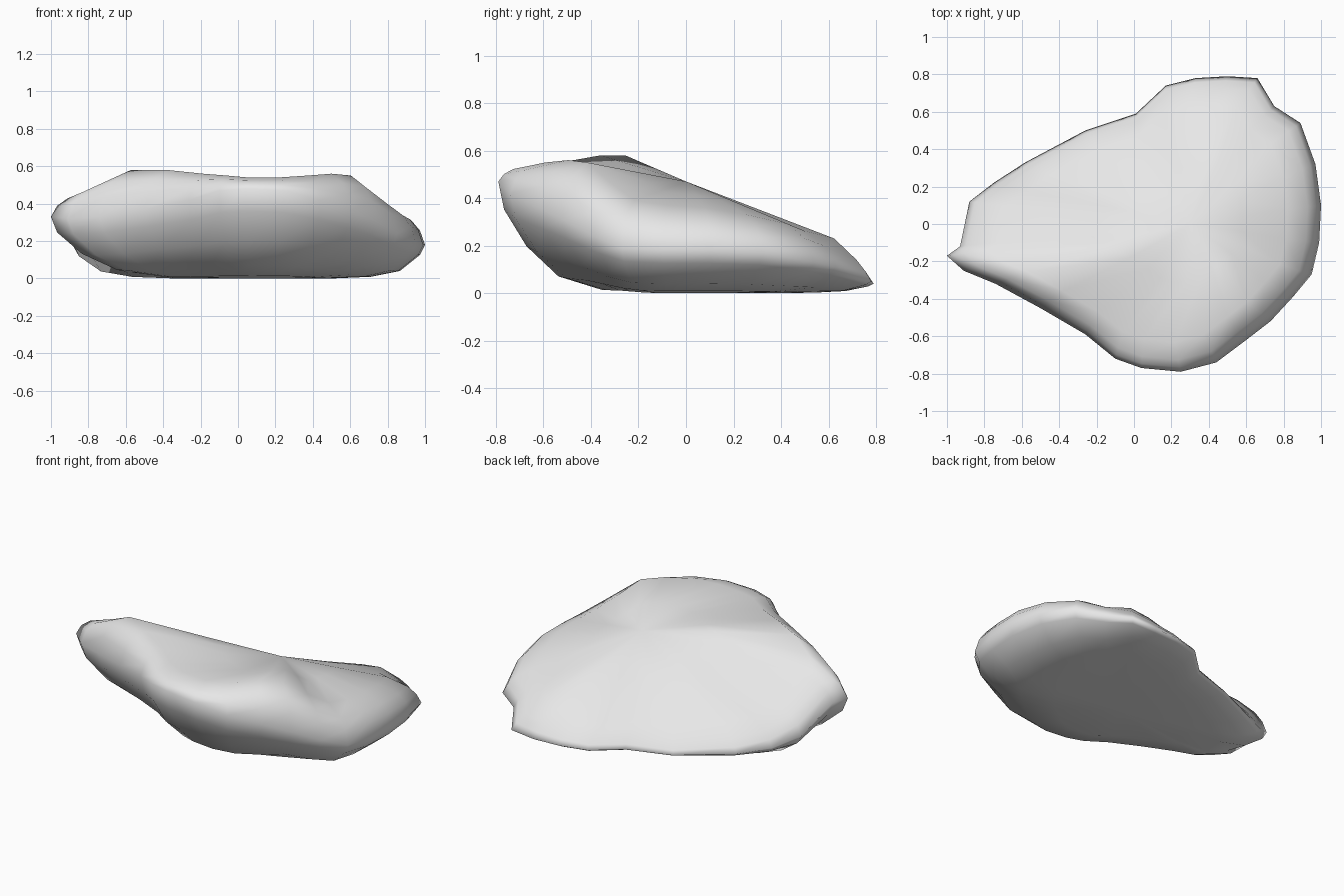
import bpy
import bmesh
from mathutils import Vector

default_cube = bpy.data.objects.get("Cube")
if default_cube:
    bpy.data.objects.remove(default_cube, do_unlink=True)

# Rim of the boulder, counter-clockwise, in hundredths:
# x, y, height of the rim, height of the upper shoulder
RIM = [
    (25, -79, 47, 54), (44, -74, 42, 55), (60, -62, 36, 56), (73, -52, 31, 55),
    (85, -39, 24, 46), (95, -27, 19, 39), (99, -10, 18, 37), (100, 10, 18, 36),
    (97, 32, 17, 33), (89, 54, 13, 29), (75, 63, 11, 26), (66, 78, 5, 23),
    (50, 79, 4, 21), (33, 78, 4, 18), (17, 74, 4, 16), (1, 59, 3, 16),
    (-26, 50, 3, 15), (-58, 33, 6, 19), (-75, 22, 10, 24), (-88, 12, 17, 32),
    (-93, -12, 30, 43), (-100, -17, 33, 46), (-91, -25, 32, 51), (-74, -32, 33, 58),
    (-50, -45, 37, 58), (-26, -59, 42, 56), (-10, -72, 47, 55), (4, -77, 48, 54),
]
CENTRE = Vector((0.1, 0.0))
CROWN_CENTRE = Vector((0.3, 0.0))
CROWN = 0.47

# Underside: ring scale, then share of the rim height under low and high rims
UNDERSIDE = [(0.45, 0.0, 0.03), (0.68, 0.05, 0.15), (0.85, 0.22, 0.42),
             (0.97, 0.7, 0.75), (1.0, 1.0, 1.0)]

# Edge between rim and shoulder: ring scale, thin-edge rise, full-edge rise
EDGE = [(0.97, 0.15, 0.45), (0.92, 0.42, 0.75), (0.8, 1.0, 1.0)]


def blend(low, high, amount):
    """Mix two values with a clamped amount."""
    return low + (high - low) * max(0, min(1, amount))


def ring(bm, scale, height, centre=CENTRE):
    """Add one closed ring, scaled towards a centre."""
    verts = []
    for column in RIM:
        x, y, rim, shoulder = (value / 100 for value in column)
        flat = centre.lerp(Vector((x, y)), scale)
        verts.append(bm.verts.new((flat.x, flat.y, height(rim, shoulder))))
    return verts


def under_ring(bm, scale, low, high):
    """Add an underside ring, fuller below the low part of the rim."""
    return ring(bm, scale, lambda rim, top: rim * blend(low, high, (rim - 0.18) * 6))


def edge_ring(bm, scale, thin, full):
    """Add a ring that is blunt where the rim is high and sharp where it is low."""
    return ring(bm, scale, lambda rim, top: blend(rim, top, blend(thin, full, rim * 5)))


def bridge(bm, lower, upper):
    """Join two rings with quads."""
    count = len(lower)
    for i in range(count):
        j = (i + 1) % count
        bm.faces.new((lower[i], lower[j], upper[j], upper[i]))


def cap(bm, loop, centre, height):
    """Close a ring with a fan of triangles."""
    tip = bm.verts.new((centre.x, centre.y, height))
    for i, vert in enumerate(loop):
        bm.faces.new((vert, loop[(i + 1) % len(loop)], tip))


bm = bmesh.new()

# Underside, rounded rim edge, shoulder and gently sloping top
rings = [under_ring(bm, *row) for row in UNDERSIDE]
rings += [edge_ring(bm, *row) for row in EDGE]
rings.append(ring(bm, 0.4, lambda rim, top: (top + CROWN) / 2, CROWN_CENTRE))
for lower, upper in zip(rings, rings[1:]):
    bridge(bm, lower, upper)
cap(bm, rings[0], CENTRE, 0.0)
cap(bm, rings[-1], CROWN_CENTRE, CROWN)
bmesh.ops.recalc_face_normals(bm, faces=bm.faces)
for face in bm.faces:
    face.smooth = True

mesh = bpy.data.meshes.new("boulder")
bm.to_mesh(mesh)
bm.free()
boulder = bpy.data.objects.new("boulder", mesh)
bpy.context.collection.objects.link(boulder)

# Plain light grey stone
stone = bpy.data.materials.new("light_grey_stone")
stone.use_nodes = True
colour = (0.8, 0.8, 0.8, 1.0)
stone.diffuse_color = colour
stone.node_tree.nodes["Principled BSDF"].inputs["Base Color"].default_value = colour
mesh.materials.append(stone)
